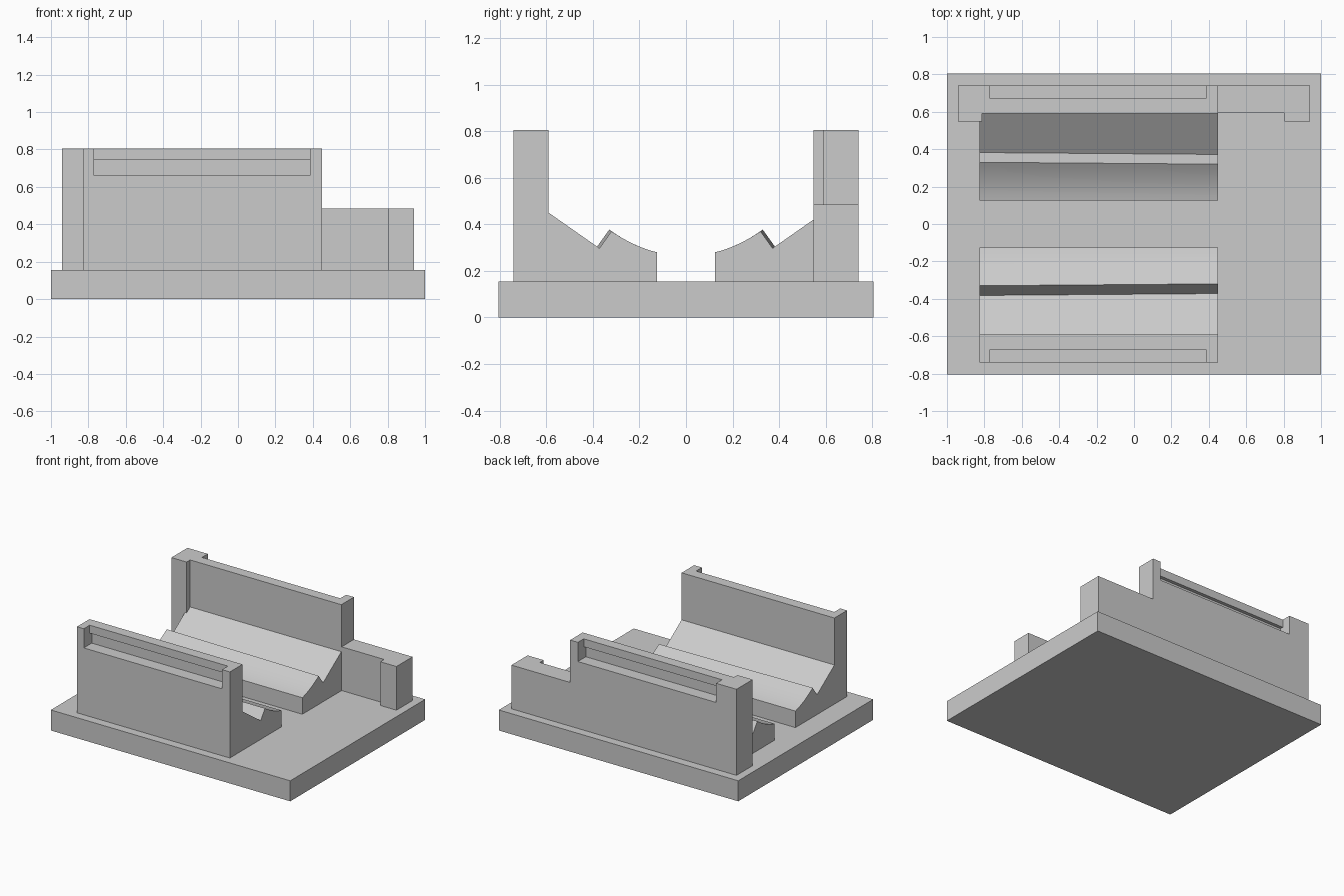
import bpy, bmesh
from mathutils import Vector

if "Cube" in bpy.data.objects:
    bpy.data.objects.remove(bpy.data.objects["Cube"])

grey = bpy.data.materials.new("plain grey")
grey.diffuse_color = (0.6, 0.6, 0.6, 1)
grey.use_nodes = True
grey.node_tree.nodes["Principled BSDF"].inputs["Base Color"].default_value = grey.diffuse_color

BASE_TOP, WALL_TOP, LOW_TOP = 0.155, 0.805, 0.485


def loft(name, start, end):
    """Closed solid between two matching outlines."""
    bm = bmesh.new()
    a = [bm.verts.new(p) for p in start]
    b = [bm.verts.new(p) for p in end]
    bm.faces.new(a)
    bm.faces.new(b[::-1])
    for i in range(len(a)):
        j = (i + 1) % len(a)
        bm.faces.new((a[i], b[i], b[j], a[j]))
    bmesh.ops.recalc_face_normals(bm, faces=bm.faces)
    me = bpy.data.meshes.new(name)
    bm.to_mesh(me)
    bm.free()
    ob = bpy.data.objects.new(name, me)
    bpy.context.collection.objects.link(ob)
    me.materials.append(grey)
    return ob


def box(name, x0, x1, y0, y1, z0, z1):
    plan = [(x0, y0), (x1, y0), (x1, y1), (x0, y1)]
    return loft(name, [(x, y, z0) for x, y in plan], [(x, y, z1) for x, y in plan])


def combine(ob, other, operation):
    """Apply a boolean and drop the helper."""
    mod = ob.modifiers.new("cut", 'BOOLEAN')
    mod.operation, mod.solver, mod.object = operation, 'EXACT', other
    bpy.context.view_layer.objects.active = ob
    bpy.ops.object.modifier_apply(modifier=mod.name)
    bpy.data.objects.remove(other)


def jaw_outline(x, side, peak):
    """Wall, sloped seat, V groove and curved lip, seen along x."""
    pts = [(0.125, BASE_TOP), (0.74, BASE_TOP), (0.74, WALL_TOP), (0.59, WALL_TOP),
           (0.59, 0.45), (peak + 0.052, 0.45 - 0.7 * (0.538 - peak))]
    steps = 8
    for i in range(steps, -1, -1):
        d = (peak - 0.125) * i / steps
        pts.append((0.125 + d, 0.28 + 0.24 * d + 1.14 * d * d))
    return [(x, side * y, z) for y, z in pts]


def jaw(name, side):
    # the V groove runs slightly askew along the length
    ob = loft(name, jaw_outline(-0.827, side, 0.33), jaw_outline(0.45, side, 0.32))
    # label recess in the outer face, with a shallow undercut at its foot
    recess = [(0.80, 0.66), (0.80, 0.9), (0.67, 0.9), (0.67, 0.745), (0.645, 0.745), (0.645, 0.66)]
    cutter = loft("recess_cutter", *[[(x, side * y, z) for y, z in recess] for x in (-0.77, 0.385)])
    combine(ob, cutter, 'DIFFERENCE')
    return ob


# base plate
box("base_plate", -1, 1, -0.805, 0.805, 0, BASE_TOP)

# facing jaws
front_jaw = jaw("front_jaw", -1)
back_jaw = jaw("back_jaw", 1)

# tall corner post at the left of the back wall
combine(back_jaw, box("post", -0.94, -0.813, 0.548, 0.74, BASE_TOP, WALL_TOP), 'UNION')

# low wall with a corner post at the right of the back wall
plan = [(0.40, 0.74), (0.40, 0.594), (0.805, 0.594), (0.805, 0.548), (0.94, 0.548), (0.94, 0.74)]
low = loft("low_wall", [(x, y, BASE_TOP) for x, y in plan], [(x, y, LOW_TOP) for x, y in plan])
combine(back_jaw, low, 'UNION')

# smooth the curved lips, keep every edge sharp
for ob in (front_jaw, back_jaw):
    bpy.ops.object.select_all(action='DESELECT')
    ob.select_set(True)
    bpy.context.view_layer.objects.active = ob
    bpy.ops.object.shade_smooth_by_angle(angle=0.4)
